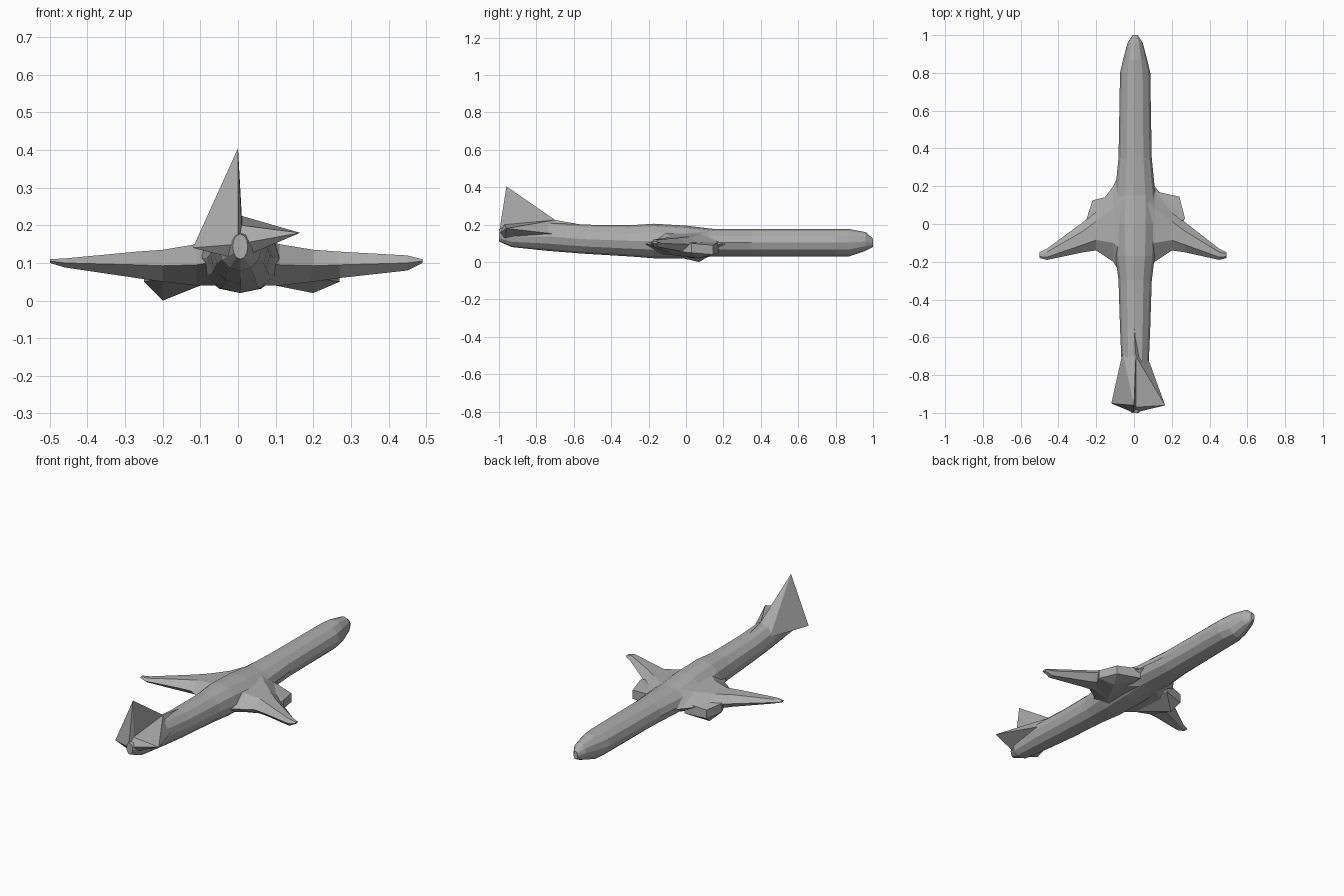
import bpy
import bmesh
from math import cos, sin, tau
from mathutils import Vector

default = bpy.data.objects.get("Cube")
if default:
    bpy.data.objects.remove(default, do_unlink=True)

GREY = (0.42, 0.42, 0.42, 1)
grey = bpy.data.materials.new("plain grey")
grey.use_nodes = True
grey.diffuse_color = GREY
grey.node_tree.nodes["Principled BSDF"].inputs["Base Color"].default_value = GREY


def finish(name, bm):
    """Turn a bmesh into a named, flat-shaded grey object."""
    bmesh.ops.recalc_face_normals(bm, faces=bm.faces)
    mesh = bpy.data.meshes.new(name)
    bm.to_mesh(mesh)
    bm.free()
    mesh.materials.append(grey)
    part = bpy.data.objects.new(name, mesh)
    bpy.context.collection.objects.link(part)


def loft(name, rings):
    """Skin a list of equal-length point rings and cap both ends."""
    bm = bmesh.new()
    loops = [[bm.verts.new(point) for point in ring] for ring in rings]
    for near, far in zip(loops, loops[1:]):
        for i in range(len(near)):
            bm.faces.new((near[i - 1], near[i], far[i], far[i - 1]))
    bm.faces.new(loops[0])
    bm.faces.new(loops[-1])
    finish(name, bm)


def hull(name, points):
    """Wrap a few corner points in a faceted solid."""
    bm = bmesh.new()
    for point in points:
        bm.verts.new(point)
    result = bmesh.ops.convex_hull(bm, input=bm.verts)
    buried = [v for v in result["geom_interior"] if isinstance(v, bmesh.types.BMVert)]
    bmesh.ops.delete(bm, geom=buried, context="VERTS")
    finish(name, bm)


def body_ring(y, half_width, low, high, sides=12):
    """Elliptical cross-section of the fuselage."""
    centre = Vector((0.006, y, (low + high) / 2))
    half_height = (high - low) / 2
    angles = [tau * i / sides for i in range(sides)]
    return [centre + Vector((half_width * cos(a), 0, half_height * sin(a))) for a in angles]


# Fuselage: a constant tube with a swollen middle, a rising tail and a blunt nose
belly, back = 0.03, 0.177
tube = 0.08
loft("fuselage", [
    body_ring(-1, tube / 4, 0.11, back),
    body_ring(-0.93, tube * 0.7, tube, 0.19),
    body_ring(-0.74, tube * 0.9, 0.06, 0.215),
    body_ring(-0.55, tube, 0.045, 0.2),
    body_ring(-0.3, tube * 1.1, belly, 0.197),
    body_ring(-0.17, tube * 1.3, 0.02, 0.205),
    body_ring(0, tube * 1.4, 0.02, 0.195),
    body_ring(0.15, tube * 1.35, belly, back),
    body_ring(0.35, tube * 1.1, belly, back),
    body_ring(0.8, tube, belly, back),
    body_ring(0.87, tube * 0.8, belly, back),
    body_ring(0.96, tube / 2, belly * 2, 0.16),
    body_ring(1, tube / 6, tube, 0.125),
])


def wing_ring(x, lead, trail, low, high):
    """Six-sided aerofoil section running from leading to trailing edge."""
    middle = (low + high) / 2
    front = lead + (trail - lead) * 0.3
    rear = lead + (trail - lead) * 0.75
    return [(x, lead, middle), (x, front, high), (x, rear, high),
            (x, trail, middle), (x, rear, low), (x, front, low)]


def build_wing(name, side, tip, tip_thickness):
    """Swept wing that narrows quickly at the root, then tapers to the tip."""
    tip_low, tip_high = 0.1 - tip_thickness, 0.1 + tip_thickness
    loft(name, [
        wing_ring(side * 0.05, 0.32, -0.3, 0.04, 0.17),
        wing_ring(side * 0.11, 0.2, -0.2, 0.04, 0.15),
        wing_ring(side * 0.2, 0.08, -0.14, 0.05, 0.135),
        wing_ring(side * 0.27, 0.01, -0.15, 0.06, 0.13),
        wing_ring(side * (tip - 0.04), -0.13, -0.19, tip_low, tip_high),
        wing_ring(side * tip, -0.15, -0.18, 0.1, 0.11),
    ])


build_wing("left_wing", 1, tip=0.49, tip_thickness=0.02)
build_wing("right_wing", -1, tip=0.5, tip_thickness=0.012)


def build_engine(name, side, nose, outer, keel):
    """Angular pod merged into the underside of the wing root."""
    inner, mouth, rear = 0.1 * side, outer - 0.03, -0.1
    hull(name, [
        (inner, nose + 0.03, 0.05), (inner, nose + 0.03, 0.11),
        (side * mouth, nose, 0.09), (side * mouth, nose, 0.04),
        (side * 0.2, 0.07, keel),
        (side * outer, 0.03, 0.05), (side * outer, 0.03, 0.1),
        (side * 0.2, rear, 0.06), (inner, rear, 0.04), (inner, rear / 2, 0.12),
    ])


build_engine("left_engine", 1, nose=0.145, outer=0.27, keel=0.02)
build_engine("right_engine", -1, nose=0.125, outer=0.25, keel=0)

# Shared corners of the tail
fin_top = Vector((0, -0.96, 0.405))
fin_foot = Vector((0.01, -0.7, 0.225))
fin_heel = Vector((0.01, -0.97, 0.2))
tail_end = Vector((0, -1, 0.15))
tail_keel = Vector((0, -0.97, 0.11))
left_tip = Vector((0.165, -0.96, 0.18))
right_tip = Vector((-0.12, -0.95, 0.14))
left_root = Vector((0.07, -0.7, 0.15))
right_root = Vector((-0.06, -0.68, 0.16))

# Fin whose right flank flares out into the tailplane
hull("tail_fin", [fin_top, fin_foot, fin_heel, tail_end, right_tip, right_root])
hull("right_tailplane", [right_tip, right_root, fin_foot, tail_end, tail_keel])
hull("left_tailplane", [left_tip, left_root, fin_foot, fin_heel, tail_end, tail_keel])

# Fairing leading up to the fin
fairing_start = Vector((0, -0.54, 0.197))
hull("fin_fairing", [fin_foot, fairing_start, fin_heel, left_root, right_root])
